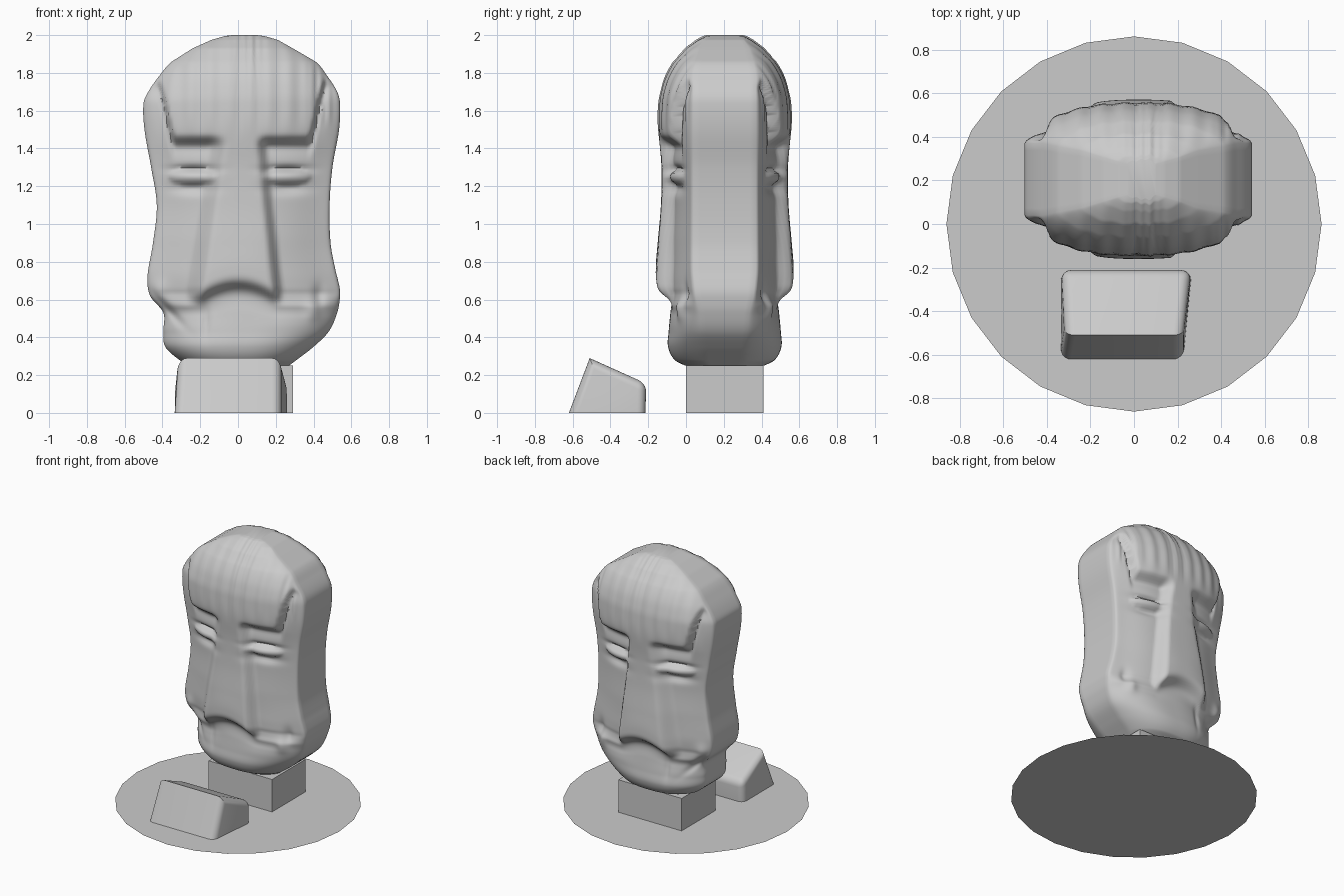
import bpy, bmesh, math

if "Cube" in bpy.data.objects:
    bpy.data.objects.remove(bpy.data.objects["Cube"])

CY = 0.205  # depth centre of the head; back face mirrors the front


def make(name, verts, faces, smooth=None):
    me = bpy.data.meshes.new(name)
    me.from_pydata(verts, [], faces)
    bm = bmesh.new()
    bm.from_mesh(me)
    bmesh.ops.recalc_face_normals(bm, faces=bm.faces)
    bm.to_mesh(me)
    bm.free()
    ob = bpy.data.objects.new(name, me)
    bpy.context.collection.objects.link(ob)
    if smooth:
        bpy.ops.object.select_all(action='DESELECT')
        ob.select_set(True)
        bpy.context.view_layer.objects.active = ob
        bpy.ops.object.shade_smooth_by_angle(angle=math.radians(smooth))
    return ob


def step(v, a, b):
    t = min(1, max(0, (v - a) / (b - a)))
    return t * t * (3 - 2 * t)


def gauss(x, z, cx, cz, rx, rz):
    return math.exp(-((x - cx) / rx) ** 2 - ((z - cz) / rz) ** 2)


# Head outline: z, left x, right x, half depth at the middle, half depth at the sides
ROWS = [(.25, -.25, .27, .21, .08), (.28, -.31, .31, .265, .10), (.35, -.385, .40, .30, .11),
        (.43, -.395, .48, .297, .12), (.53, -.395, .525, .288, .13), (.61, -.46, .54, .28, .15),
        (.65, -.475, .54, .295, .155), (.70, -.48, .53, .355, .16), (.76, -.475, .515, .365, .165),
        (.90, -.45, .49, .355, .165), (1.1, -.43, .485, .338, .165), (1.3, -.46, .50, .335, .165),
        (1.5, -.495, .535, .35, .165), (1.64, -.50, .54, .345, .165), (1.70, -.475, .525, .335, .165),
        (1.78, -.42, .475, .31, .165), (1.86, -.35, .41, .265, .15), (1.93, -.24, .29, .205, .13),
        (1.975, -.14, .21, .145, .10), (1.995, -.07, .14, .11, .08), (2.0, -.03, .10, .09, .07)]


def profile(z, k):
    # Hermite interpolation of one outline column
    i = max(j for j in range(len(ROWS) - 1) if ROWS[j][0] <= z or j == 0)

    def slope(j):
        a, b = max(j - 1, 0), min(j + 1, len(ROWS) - 1)
        return (ROWS[b][k] - ROWS[a][k]) / (ROWS[b][0] - ROWS[a][0])
    p, q = ROWS[i], ROWS[i + 1]
    h = q[0] - p[0]
    t = min(1, (z - p[0]) / h)
    if i > 15:
        return p[k] + (q[k] - p[k]) * t
    return ((2 * t**3 - 3 * t**2 + 1) * p[k] + (t**3 - 2 * t**2 + t) * h * slope(i)
            + (3 * t**2 - 2 * t**3) * q[k] + (t**3 - t**2) * h * slope(i + 1))


def depth(x, z, u):
    s = profile(z, 4)
    # arched underside of the nose
    zz = z + min(1.7 * x * x, .07) * step(z, .45, .55) * (1 - step(z, .75, .95))
    d = s + (profile(zz, 3) - s) * (1 - abs(u) ** 2.6) ** .7
    # face recessed beside the nose and under the hairline
    t = min(1, max(0, (1.42 - z) / .75))
    half = .09 + .10 * t
    off = abs(x - .02 + .02 * t)
    soft = .05 if x > 0 else .09
    side = step(off, half - .02, half + soft)
    brow = 1.46 + .32 * step(abs(x - .02), .35, .45)
    r = side * (1 - step(z, brow - .06, brow + .015)) * step(zz, .63, .71)
    cut = r * (.055 + .025 * t)
    cut += .018 * side * gauss(0, z, 0, brow - .05, 1, .05)
    # eyes: lid bulge with creases around it
    for ex in (-.24, .26):
        rr = ((x - ex) / .13) ** 2 + ((z - 1.25) / .045) ** 2
        cut -= .03 * max(0, 1 - rr) ** .6
        cut += .028 * gauss(x, z, ex, 1.29, .11, .018)
        cut += .022 * gauss(x, z, ex, 1.19, .11, .03)
    # cheek folds and chin lines
    fold = z - (.53 - (x + .33))
    cut += .035 * math.exp(-((fold + .03) / .03) ** 2) * gauss(x, z, -.38, .57, .1, .12)
    cut -= .03 * gauss(x, z, -.43, .64, .05, .06)
    cut += .02 * gauss(x, z, .43, .62, .03, .06) - .02 * gauss(x, z, .40, .54, .04, .05)
    cut += .012 * gauss(x, z, -.17, .48, .02, .09)
    # combed hair strands
    hair = step(z, 1.42, 1.6)
    cut += .005 * hair * math.sin(x * 150) * gauss(x, 0, .06, 0, .07, 1)
    cut += .007 * step(z, 1.5, 1.6) * math.sin(x * 140) * gauss(x, 0, .45, 0, .06, 1)
    cut += .004 * hair * math.sin(x * 60 + 1)
    return max(d - cut * (1 - abs(u) ** 8), s * .9)


def head():
    NZ, NU, NS = 190, 72, 10
    verts, faces = [], []
    for j in range(NZ + 1):
        z = .25 + 1.75 * (1 - math.cos(math.pi * j / NZ)) / 2
        left, right = profile(z, 1), profile(z, 2)
        front = []
        for i in range(NU + 1):
            v = 2 * i / NU - 1
            u = .5 * v + .5 * math.sin(v * math.pi / 2)
            x = (left + right) / 2 + u * (right - left) / 2
            front.append((x, depth(x, z, u)))
        ring = [(x, CY - d, z) for x, d in front]
        ring += [(front[-1][0], CY + front[-1][1] * (2 * k / NS - 1), z) for k in range(1, NS)]
        ring += [(x, CY + d, z) for x, d in reversed(front)]
        ring += [(front[0][0], CY + front[0][1] * (1 - 2 * k / NS), z) for k in range(1, NS)]
        n = len(ring)
        verts += ring
        if j:
            a, b = (j - 1) * n, j * n
            faces += [(a + i, a + (i + 1) % n, b + (i + 1) % n, b + i) for i in range(n)]
    faces += [tuple(range(n)), tuple(range(NZ * n, NZ * n + n))]
    return make("stone_head", verts, faces, 60)


head()

# Pedestal block under the head
box = [(x, y, z) for z in (0, .25) for x, y in ((-.25, 0), (.29, 0), (.29, .41), (-.25, .41))]
make("pedestal", box, [(0, 1, 2, 3), (4, 5, 6, 7)] +
     [(i, (i + 1) % 4, 4 + (i + 1) % 4, 4 + i) for i in range(4)])

# Ground disc
make("base_disc", [(.86 * math.cos(i * math.pi / 12), .86 * math.sin(i * math.pi / 12), 0)
                   for i in range(24)], [tuple(range(24))])

# Wedge-shaped plaque stone: y, z, left x, right x
sec = [(-.62, 0, -.335, .225), (-.51, .29, -.315, .225), (-.21, .155, -.335, .262), (-.215, 0, -.335, .265)]
wv = [(p[2], p[0], p[1]) for p in sec] + [(p[3], p[0], p[1]) for p in sec]
wedge = make("plaque_stone", wv, [(0, 1, 2, 3), (4, 5, 6, 7)] +
             [(i, (i + 1) % 4, 4 + (i + 1) % 4, 4 + i) for i in range(4)])
bm = bmesh.new()
bm.from_mesh(wedge.data)
bm.verts.ensure_lookup_table()
soft = [e for e in bm.edges if {v.index for v in e.verts} in
        ({0, 1}, {1, 2}, {2, 3}, {4, 5}, {5, 6}, {6, 7}, {2, 6})]
bmesh.ops.bevel(bm, geom=soft, offset=.045, segments=5, profile=.5, affect='EDGES', clamp_overlap=True)
bm.to_mesh(wedge.data)
bm.free()
bpy.context.view_layer.objects.active = wedge
bpy.ops.object.select_all(action='DESELECT')
wedge.select_set(True)
bpy.ops.object.shade_smooth_by_angle(angle=math.radians(35))
